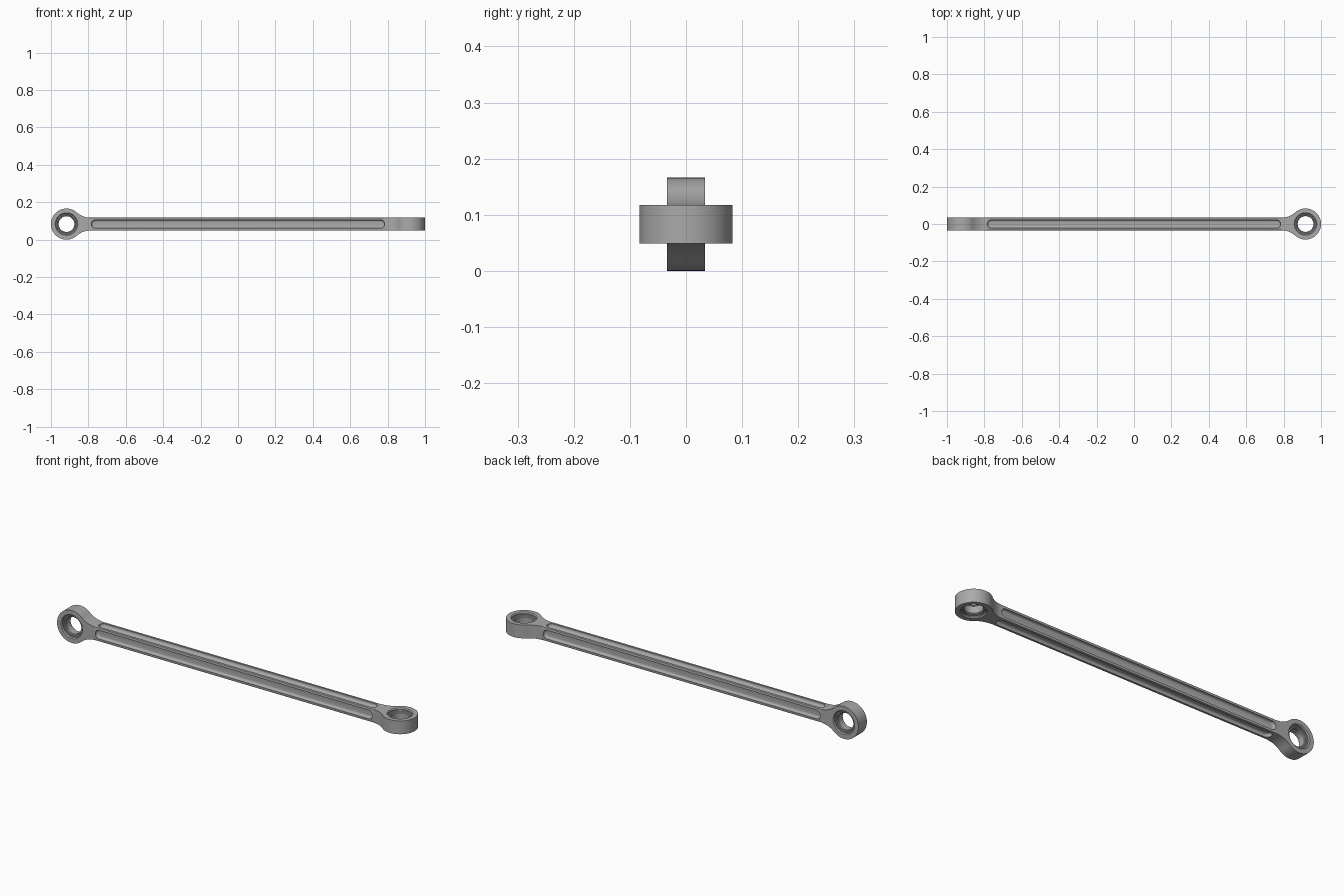
import bpy, bmesh
from math import sin, cos, pi, atan2
from mathutils import Matrix, Vector

if "Cube" in bpy.data.objects:
    bpy.data.objects.remove(bpy.data.objects["Cube"])

MID = 0.083          # height of the rod axis
HALF = 0.034         # half thickness of rod and eyes
EYE_X, EYE_R = 0.917, 0.083
NECK_X = 0.787       # where the neck flares out of the rod

metal = bpy.data.materials.new("grey metal")
metal.use_nodes = True
metal.diffuse_color = (0.4, 0.4, 0.4, 1)
metal.node_tree.nodes["Principled BSDF"].inputs["Base Color"].default_value = (0.4, 0.4, 0.4, 1)


def make(name, bm, matrix=Matrix()):
    bmesh.ops.recalc_face_normals(bm, faces=bm.faces)
    bm.transform(Matrix.Translation((0, 0, MID)) @ matrix)
    mesh = bpy.data.meshes.new(name)
    bm.to_mesh(mesh)
    bm.free()
    mesh.materials.append(metal)
    ob = bpy.data.objects.new(name, mesh)
    bpy.context.collection.objects.link(ob)
    return ob


def loft(loops, closed=False):
    """Skin a stack of equal loops; cap the ends unless closed on itself."""
    bm = bmesh.new()
    rings = [[bm.verts.new(p) for p in loop] for loop in loops]
    n = len(rings[0])
    pairs = list(zip(rings, rings[1:])) + ([(rings[-1], rings[0])] if closed else [])
    for a, b in pairs:
        for i in range(n):
            j = (i + 1) % n
            bm.faces.new((a[i], a[j], b[j], b[i]))
    if not closed:
        bm.faces.new(rings[0])
        bm.faces.new(rings[-1])
    return bm


def cut(target, cutter):
    cutter.hide_render = True
    mod = target.modifiers.new("cut", 'BOOLEAN')
    mod.operation = 'DIFFERENCE'
    mod.solver = 'EXACT'
    mod.object = cutter
    bpy.context.view_layer.objects.active = target
    bpy.ops.object.modifier_apply(modifier=mod.name)
    bpy.data.objects.remove(cutter)


def smooth(ob):
    bpy.ops.object.select_all(action='DESELECT')
    ob.select_set(True)
    bpy.context.view_layer.objects.active = ob
    bpy.ops.object.shade_smooth_by_angle(angle=0.6)


def revolve(profile, steps=64):
    """Ring around z from (radius, height) points."""
    return loft([[(r * cos(t), r * sin(t), z) for r, z in profile]
                 for t in (2 * pi * k / steps for k in range(steps))], closed=True)


def bevel_rims(bm, chosen):
    bmesh.ops.bevel(bm, geom=[e for e in bm.edges if chosen(e)], offset=0.002,
                    segments=2, profile=0.5, affect='EDGES')


# Rod with a rounded channel on each of its four sides
bm = loft([[(x, sy * HALF, sz * HALF) for sy, sz in ((-1, -1), (1, -1), (1, 1), (-1, 1))]
           for x in (-NECK_X, NECK_X)])
bevel_rims(bm, lambda e: abs(e.verts[0].co.x - e.verts[1].co.x) > 1)
rod = make("rod", bm)


def stadium(length, radius, z, steps=12):
    ends = []
    for side in (1, -1):
        for k in range(steps + 1):
            t = side * pi / 2 - pi / 2 + pi * k / steps
            t = -pi / 2 + pi * k / steps + (0 if side > 0 else pi)
            ends.append((side * length + radius * cos(t), radius * sin(t), z))
    return ends


floor, fillet = HALF - 0.016, 0.01
for quarter in range(4):
    loops = [stadium(0.762, 0.022 - fillet * (1 - sin(a)), floor + fillet * (1 - cos(a)))
             for a in (pi / 2 * k / 5 for k in range(6))]
    loops.append(stadium(0.762, 0.022, HALF + 0.01))
    cut(rod, make("channel_cutter", loft(loops), Matrix.Rotation(quarter * pi / 2, 4, 'X')))
smooth(rod)


# Eye outline: big arc blended to the rod by a tangent fillet
def eye_outline():
    dx = EYE_X - NECK_X
    r = (dx * dx + HALF ** 2 - EYE_R ** 2) / (2 * (EYE_R - HALF))
    centre = Vector((NECK_X, HALF + r))
    join = atan2(centre.y, -dx)
    sweep = pi / 2 + (join - pi)      # fillet turns from straight down to the join
    side = [(centre.x + r * cos(t), centre.y + r * sin(t))
            for t in (-pi / 2 + sweep * k / 12 for k in range(12))]
    side += [(EYE_X + EYE_R * cos(t), EYE_R * sin(t))
             for t in (join * (1 - k / 32) for k in range(33))]
    return side + [(x, -y) for x, y in reversed(side[:-1])]


# Two eyes, the left one upright and the right one turned a quarter about the rod
outline = eye_outline()
for name, turn in (("left_eye", Matrix()),
                   ("right_eye", Matrix.Rotation(pi, 4, 'Z') @ Matrix.Rotation(pi / 2, 4, 'X'))):
    bm = loft([[(x, y, z) for x, y in outline] for z in (-HALF, HALF)])
    bevel_rims(bm, lambda e: abs(e.verts[0].co.z - e.verts[1].co.z) < 1e-5
               and max(v.co.x for v in e.verts) > NECK_X + 1e-4)
    eye = make(name, bm, turn)

    # Stepped bore with chamfered mouth
    place = turn @ Matrix.Translation((EYE_X, 0, 0))
    half = [(0.062, HALF + 0.002), (0.056, HALF - 0.005)]
    bore = [(r, -z) for r, z in half] + [(r, z) for r, z in reversed(half)]
    cutter = loft([[(r * cos(t), r * sin(t), z) for t in (2 * pi * k / 64 for k in range(64))]
                   for r, z in bore])
    cut(eye, make("bore_cutter", cutter, place))
    smooth(eye)

    # Bushing set slightly below the mouth
    top = HALF - 0.01
    ring = [(0.0575, -top), (0.0575, top), (0.051, top), (0.049, top - 0.003), (0.045, top - 0.003),
            (0.042, top - 0.007), (0.042, 0.007 - top), (0.045, 0.003 - top),
            (0.049, 0.003 - top), (0.051, -top)]
    smooth(make(name + "_bushing", revolve(ring), place))
